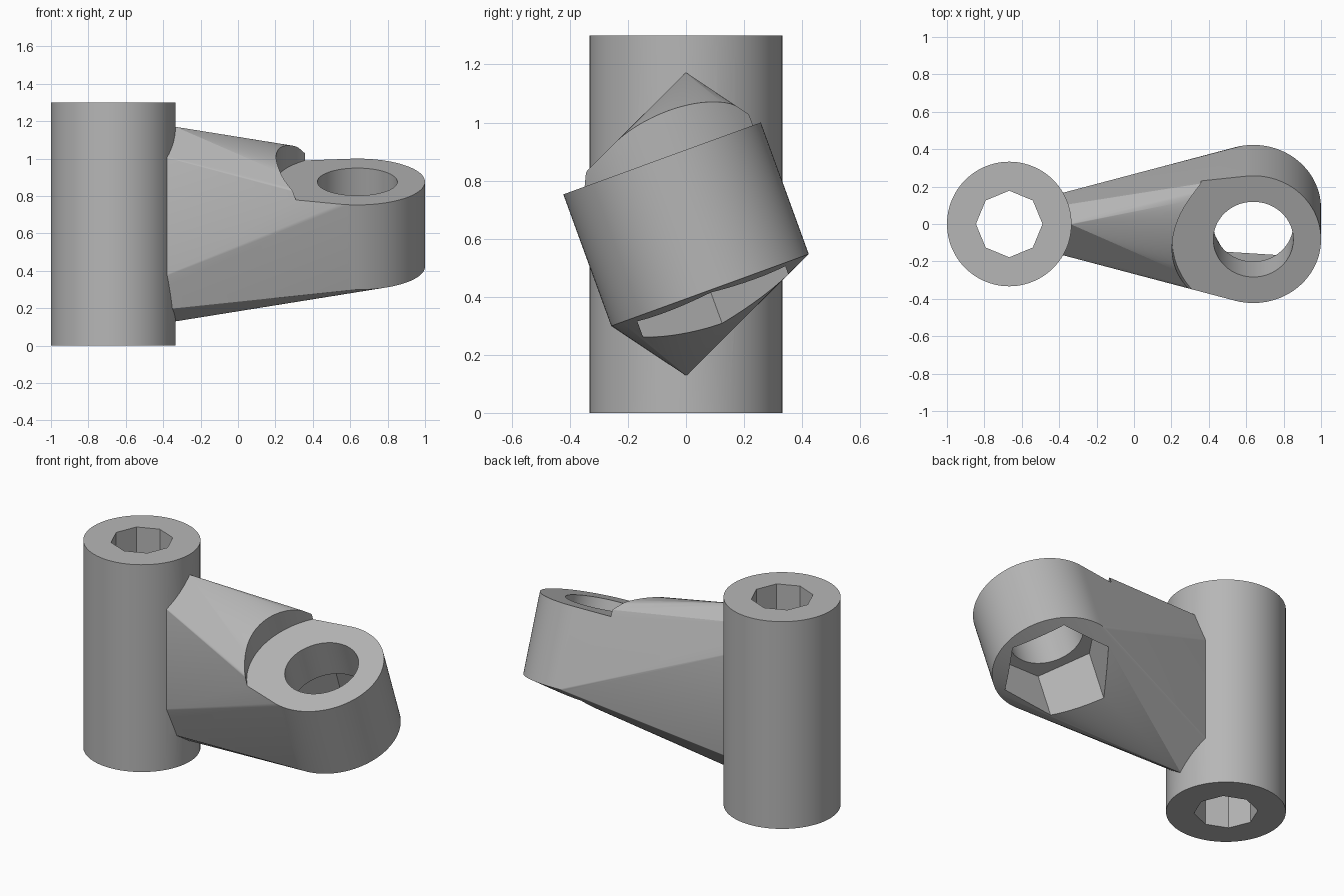
import bpy
import bmesh
from math import radians
from mathutils import Matrix, Vector

if "Cube" in bpy.data.objects:
    bpy.data.objects.remove(bpy.data.objects["Cube"], do_unlink=True)

# Main dimensions
HUB_X, HUB_R, HUB_H = -0.667, 0.333, 1.30
BOSS_X, BOSS_R, BOSS_H = 0.638, 0.362, 0.483
MID = HUB_H / 2
UPRIGHT = Matrix.Translation((HUB_X, 0, MID))
TILTED = Matrix.Translation((BOSS_X, 0, MID)) @ Matrix.Rotation(radians(20), 4, 'X')

grey = bpy.data.materials.new("plain_grey")
grey.use_nodes = True
grey.diffuse_color = (0.47, 0.47, 0.47, 1)
grey.node_tree.nodes["Principled BSDF"].inputs["Base Color"].default_value = grey.diffuse_color


def add_prism(bm, frame, radius, bottom, top, sides):
    """Prism along the frame's z axis, with one corner on its x axis."""
    ring = [Matrix.Rotation(radians(360 * i / sides), 3, 'Z') @ Vector((radius, 0, 0))
            for i in range(sides)]
    low = [bm.verts.new(frame @ (p + Vector((0, 0, bottom)))) for p in ring]
    high = [bm.verts.new(frame @ (p + Vector((0, 0, top)))) for p in ring]
    bm.faces.new(low[::-1])
    bm.faces.new(high)
    for i in range(sides):
        j = (i + 1) % sides
        bm.faces.new((low[i], low[j], high[j], high[i]))


def make_object(name, bm):
    mesh = bpy.data.meshes.new(name)
    bm.to_mesh(mesh)
    bm.free()
    mesh.materials.append(grey)
    obj = bpy.data.objects.new(name, mesh)
    bpy.context.collection.objects.link(obj)
    return obj


def prism(name, *shape):
    bm = bmesh.new()
    add_prism(bm, *shape)
    return make_object(name, bm)


def combine(target, tool, operation):
    """Apply a boolean and discard the tool."""
    tool.hide_render = True
    mod = target.modifiers.new(operation.lower(), 'BOOLEAN')
    mod.operation = operation
    mod.solver = 'EXACT'
    mod.object = tool
    bpy.context.view_layer.objects.active = target
    bpy.ops.object.modifier_apply(modifier=mod.name)
    bpy.data.objects.remove(tool, do_unlink=True)


# Arm: convex skin over a thin upright plate in the hub and the tilted boss
bm = bmesh.new()
add_prism(bm, TILTED, BOSS_R, -BOSS_H / 2, BOSS_H / 2, 96)
bmesh.ops.delete(bm, geom=bm.faces[:] + bm.edges[:], context='EDGES_FACES')
for x in (HUB_X - HUB_R, HUB_X + HUB_R):
    for y in (-0.003, 0.003):
        for z in (-0.4 * HUB_H, 0.4 * HUB_H):
            bm.verts.new((x, y, MID + z))
bmesh.ops.convex_hull(bm, input=bm.verts[:])
bmesh.ops.recalc_face_normals(bm, faces=bm.faces[:])
bmesh.ops.dissolve_limit(bm, angle_limit=0.002, verts=bm.verts[:], edges=bm.edges[:])
bracket = make_object("angled_bracket", bm)

# Clearance above the boss, then the upright hub
combine(bracket, prism("clearance_cutter", TILTED, BOSS_R * 1.2,
                       BOSS_H / 2 - 0.0007, 0.8, 96), 'DIFFERENCE')
combine(bracket, prism("hub", UPRIGHT, HUB_R, -MID, MID, 96), 'UNION')

# Eight-sided hub hole, round boss bore and six-sided nut pocket
combine(bracket, prism("hub_hole_cutter", UPRIGHT, 0.178, -1, 1, 8), 'DIFFERENCE')
combine(bracket, prism("bore_cutter", TILTED, 0.214, -0.1, 0.6, 64), 'DIFFERENCE')
combine(bracket, prism("nut_pocket_cutter", TILTED, 0.314, -0.9, 0.0, 6), 'DIFFERENCE')

bpy.ops.object.select_all(action='DESELECT')
bracket.select_set(True)
bpy.context.view_layer.objects.active = bracket
bpy.ops.object.shade_smooth_by_angle(angle=radians(20))
